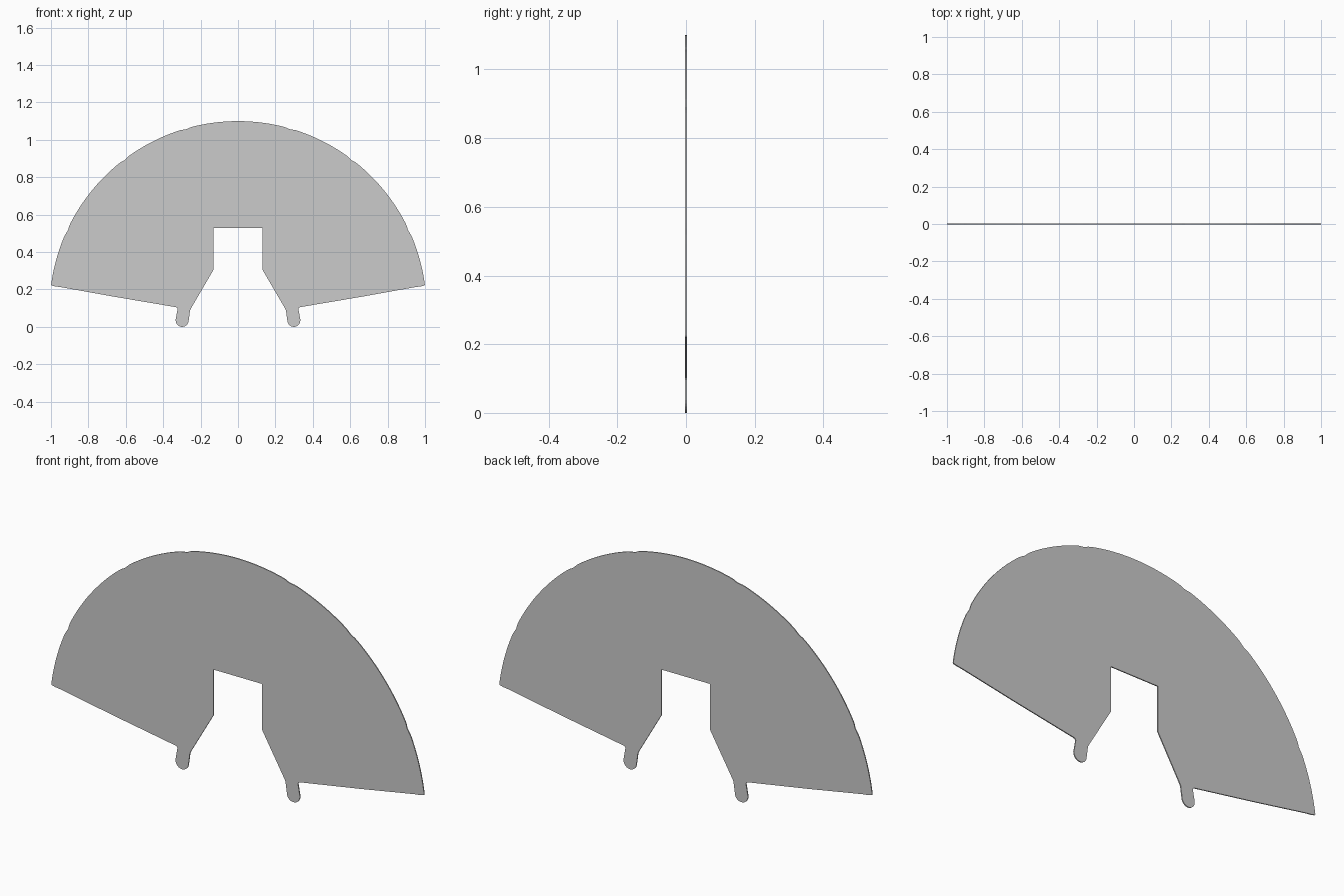
import bpy, bmesh
from math import sin, cos, radians, exp, atan2, degrees

if "Cube" in bpy.data.objects:
    bpy.data.objects.remove(bpy.data.objects["Cube"])

THICK = 0.005
CENTRE_Z, RADIUS = 0.092, 1.008

# Right half of the outline, starting at the top centre: outer arc
half = []
end = degrees(atan2(0.225 - CENTRE_Z, 0.999))
steps = 84
for i in range(steps + 1):
    a = 90 + (end - 90) * i / steps
    # shallow dips where the fan's folds meet the rim
    dip = sum(0.005 * exp(-((a - f) / 1.0) ** 2) for f in (25, 53, 74))
    r = RADIUS - dip
    half.append((r * cos(radians(a)), CENTRE_Z + r * sin(radians(a))))

# Rounded tip, lower edge and outer side of the foot
half += [(0.998, 0.221), (0.975, 0.216), (0.95, 0.213), (0.66, 0.161),
         (0.335, 0.106), (0.326, 0.103), (0.323, 0.096)]
# Rounded foot end
for i in range(13):
    a = radians(10 - 200 * i / 12 + 10)
    half.append((0.2985 + 0.035 * cos(a), 0.036 + 0.036 * sin(a)))
# Inner side of the foot and the notch
half += [(0.256, 0.09), (0.249, 0.103), (0.13, 0.307), (0.13, 0.528)]

outline = half + [(-x, z) for x, z in reversed(half[1:])]

# Extrude the outline into a thin plate
bm = bmesh.new()
face = bm.faces.new([bm.verts.new((x, -THICK / 2, z)) for x, z in outline])
ext = bmesh.ops.extrude_face_region(bm, geom=[face])
moved = [v for v in ext["geom"] if isinstance(v, bmesh.types.BMVert)]
bmesh.ops.translate(bm, verts=moved, vec=(0, THICK, 0))
# Keep both caps and triangulate the concave polygons
if not face.is_valid:
    bm.faces.new([v for v in bm.verts if v not in moved])
bmesh.ops.recalc_face_normals(bm, faces=bm.faces)
bmesh.ops.triangulate(bm, faces=[f for f in bm.faces if len(f.verts) > 4])

mesh = bpy.data.meshes.new("fan_plate")
bm.to_mesh(mesh)
bm.free()
plate = bpy.data.objects.new("fan_plate", mesh)
bpy.context.collection.objects.link(plate)
